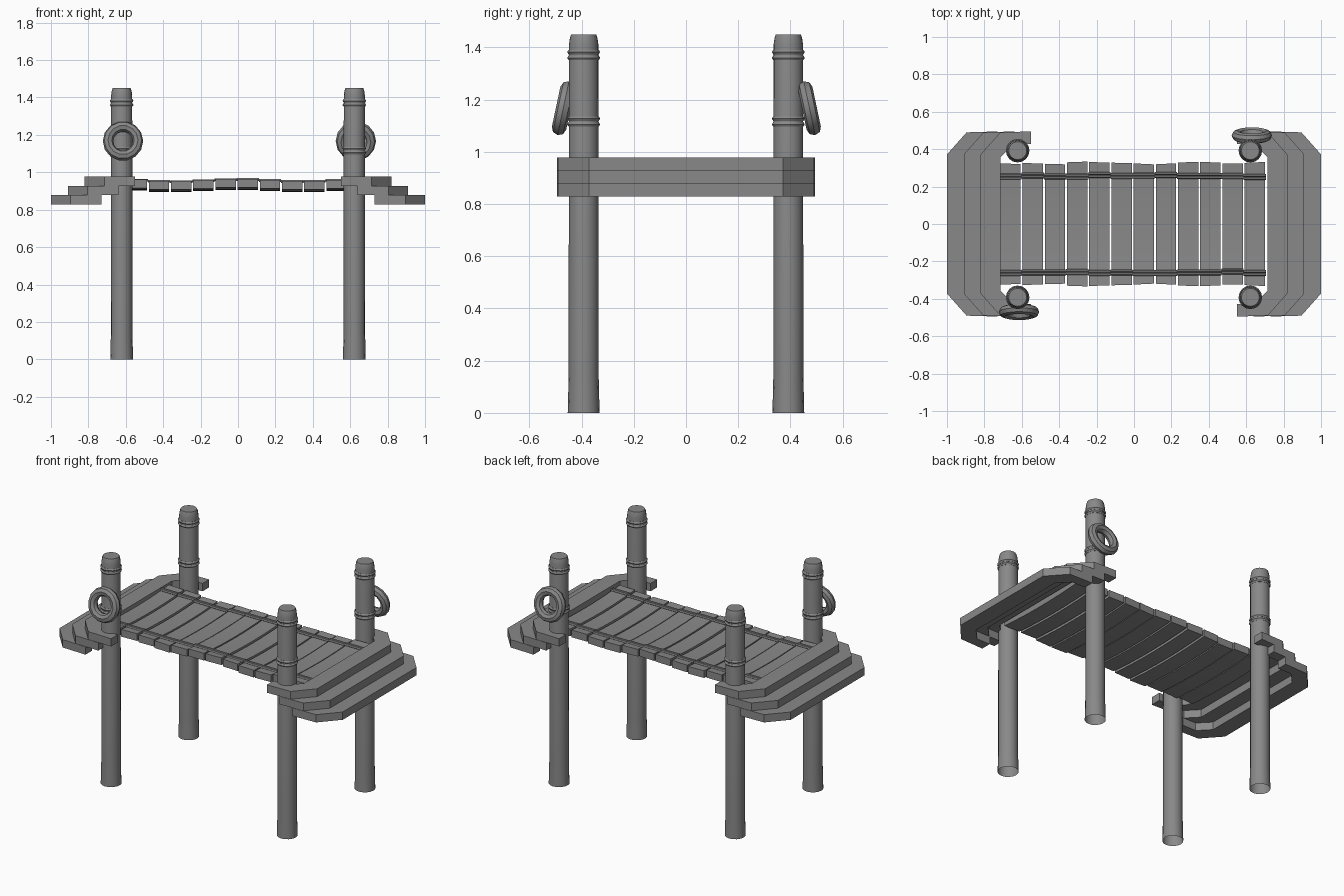
import bpy, bmesh, random
from math import cos, sin, pi, radians
from mathutils import Vector

random.seed(4)
old = bpy.data.objects.get("Cube")
if old:
    bpy.data.objects.remove(old, do_unlink=True)

GREY = (0.25, 0.25, 0.25, 1)
grey = bpy.data.materials.new("weathered_grey")
grey.use_nodes = True
grey.diffuse_color = GREY
grey.node_tree.nodes["Principled BSDF"].inputs["Base Color"].default_value = GREY


def finish(name, bm):
    bmesh.ops.recalc_face_normals(bm, faces=bm.faces[:])
    mesh = bpy.data.meshes.new(name)
    bm.to_mesh(mesh)
    bm.free()
    mesh.materials.append(grey)
    obj = bpy.data.objects.new(name, mesh)
    bpy.context.collection.objects.link(obj)
    return obj


def smooth(obj, angle=40):
    bpy.ops.object.select_all(action="DESELECT")
    obj.select_set(True)
    bpy.context.view_layer.objects.active = obj
    bpy.ops.object.shade_smooth_by_angle(angle=radians(angle))


def prism(name, outline, push):
    """Closed outline pushed along a vector into a solid."""
    bm = bmesh.new()
    face = bm.faces.new([bm.verts.new(p) for p in outline])
    out = bmesh.ops.extrude_face_region(bm, geom=[face], use_keep_orig=True)
    moved = [g for g in out["geom"] if isinstance(g, bmesh.types.BMVert)]
    bmesh.ops.translate(bm, verts=moved, vec=Vector(push))
    return finish(name, bm)


def lathe(name, profile, x, y, sides=16):
    """Stack of rings, open at the foot and capped at the top."""
    bm = bmesh.new()
    rings = []
    for r, z in profile:
        rings.append([bm.verts.new((x + r * cos(2 * pi * k / sides),
                                    y + r * sin(2 * pi * k / sides), z))
                      for k in range(sides)])
    for a, b in zip(rings, rings[1:]):
        for k in range(sides):
            n = (k + 1) % sides
            bm.faces.new((a[k], a[n], b[n], b[k]))
    bm.faces.new(rings[-1])
    obj = finish(name, bm)
    smooth(obj)


def torus(name, loc, major, minor, tilt=0, sides=16, tube=8):
    bpy.ops.mesh.primitive_torus_add(location=loc, rotation=(radians(tilt), 0, 0),
                                     major_radius=major, minor_radius=minor,
                                     major_segments=sides, minor_segments=tube)
    obj = bpy.context.object
    obj.name = name
    obj.data.materials.append(grey)
    smooth(obj)


# Four posts, each bound with two pairs of rope rings
post_profile = [(0.061, 0), (0.0575, 0.14), (0.0565, 1.41), (0.053, 1.435), (0.048, 1.45)]
for side, sx in (("right", -1), ("left", 1)):
    for end, sy in (("front", -1), ("back", 1)):
        x, y = sx * 0.622, sy * 0.392
        lathe(f"{end}_{side}_post", post_profile, x, y)
        for z in (1.105, 1.127, 1.36, 1.382):
            torus(f"{end}_{side}_rope_ring", (x, y, z), 0.053, 0.01, tube=6)

# Life rings leaning on two opposite posts
torus("front_life_ring", (-0.615, -0.47, 1.167), 0.08, 0.028, 78, 14)
torus("back_life_ring", (0.63, 0.473, 1.167), 0.08, 0.028, 102, 14)

# Three C-shaped steps at each end of the deck
half = [(0.55, 0.428), (0.55, 0.495), (0.715, 0.49), (0.82, 0.372)]
inner = [(0.715, 0.355), (0.645, 0.428)]
c_shape = (half[1:] + [(x, -y) for x, y in reversed(half)]
           + [(x, -y) for x, y in reversed(inner)] + inner + half[:1])
for side, s in (("right", -1), ("left", 1)):
    for level in range(3):
        shift, z = 0.09 * level, 0.928 - 0.05 * level
        prism(f"{side}_step_{level + 1}",
              [(s * (x + shift), s * -y, z) for x, y in c_shape], (0, 0, 0.05))


# Deck of bowed planks, slightly uneven
def deck_height(x):
    return 0.959 + 0.006 * cos(x * 2 * pi / 0.68)


COUNT, PITCH, WIDTH = 12, 0.1187, 0.109
centres = [-0.66 + PITCH * i for i in range(COUNT)]
for i, x in enumerate(centres):
    length = 0.325 + random.uniform(-0.006, 0.008)
    top = deck_height(x)
    ys = [length * k / 4 for k in range(-4, 5)]
    bow = [(y, top - 0.013 * (1 - (y / length) ** 2)) for y in ys]
    loop = bow + [(y, z - 0.046) for y, z in reversed(bow)]
    plank = prism(f"plank_{i + 1}", [(x - WIDTH / 2, y, z) for y, z in loop], (WIDTH, 0, 0))
    # Skew the plank ends a little
    skew = random.uniform(-0.06, 0.06)
    for v in plank.data.vertices:
        if abs(v.co.y) > length * 0.9:
            v.co.y += skew * (v.co.x - x) * (1 if v.co.y > 0 else -1)

# Twin ropes lashed along both edges of the deck
for i, x in enumerate(centres):
    for s in (-1, 1):
        jog = random.uniform(-0.006, 0.006)
        for y in (0.25, 0.266):
            z = deck_height(x) - 0.003
            ring = [(x - PITCH / 2, s * (y + jog) + 0.008 * cos(k * pi / 3),
                     z + 0.008 * sin(k * pi / 3)) for k in range(6)]
            prism("deck_rope", ring, (PITCH, 0, 0))
